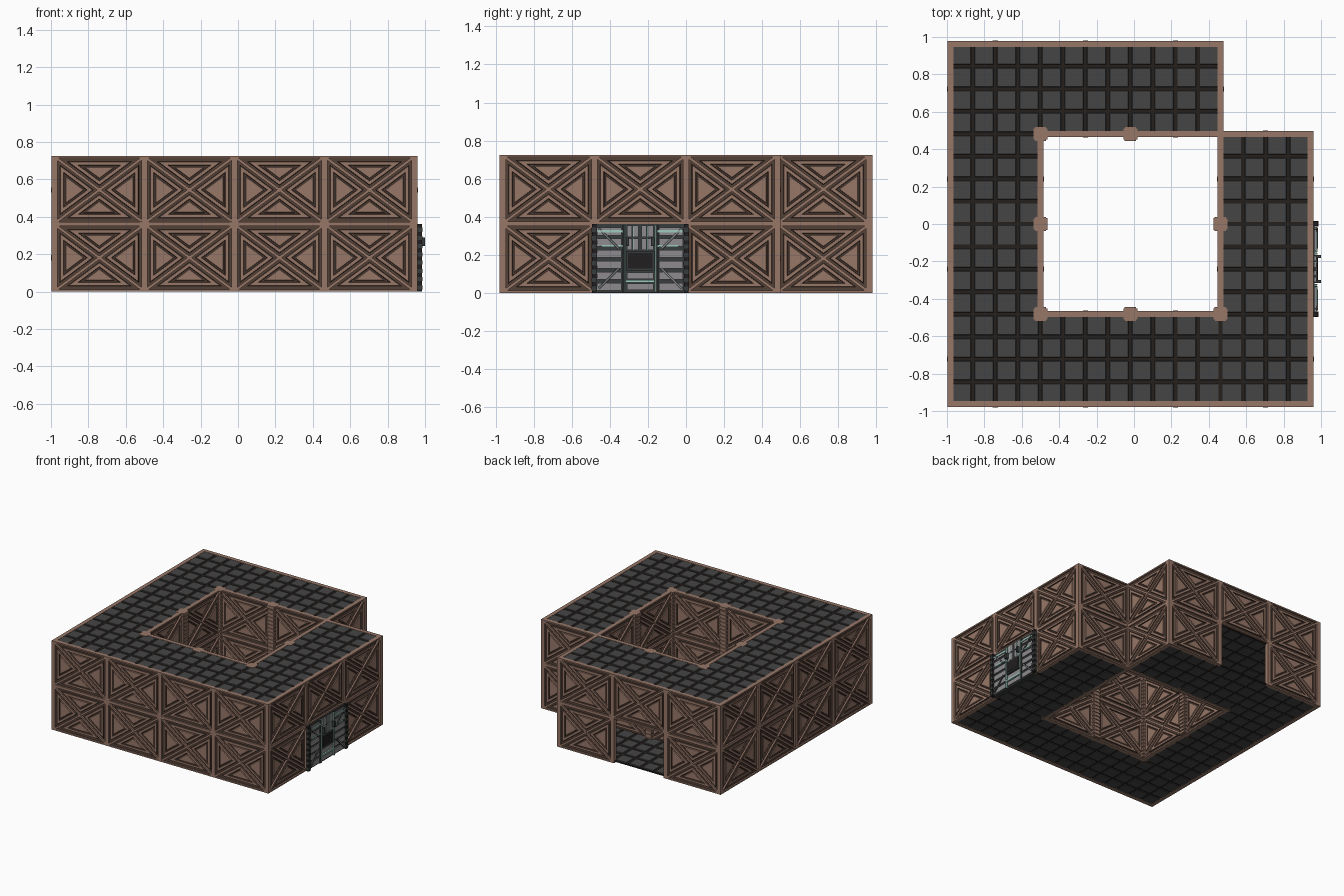
import bpy, bmesh, math
from mathutils import Matrix, Vector

if "Cube" in bpy.data.objects:
    bpy.data.objects.remove(bpy.data.objects["Cube"])

P, H, T = 0.4815, 0.3625, 0.032          # cell pitch, storey height, wall thickness
X0, Y0 = -0.982, -0.963                  # lattice origin (wall centre lines)


def material(name, rgb):
    m = bpy.data.materials.new(name)
    m.diffuse_color = (*rgb, 1)
    m.use_nodes = True
    m.node_tree.nodes["Principled BSDF"].inputs["Base Color"].default_value = m.diffuse_color
    return m


BROWN = material("brown_wall", (0.31, 0.185, 0.137))
DARK = material("dark_brown_groove", (0.085, 0.05, 0.037))
TILE = material("dark_tile", (0.06, 0.06, 0.06))
GROUT = material("black_grout", (0.017, 0.014, 0.012))
GREY = material("door_grey", (0.27, 0.26, 0.27))
STEEL = material("door_dark_steel", (0.04, 0.045, 0.045))
MINT = material("door_mint", (0.35, 0.60, 0.52))
BLACK = material("door_black", (0.015, 0.013, 0.013))


def box(bm, c, s, mat=0, rot=None):
    m = Matrix.Translation(c) @ (rot or Matrix()) @ Matrix.Diagonal((*s, 1))
    r = bmesh.ops.create_cube(bm, size=1, matrix=m)
    for f in {f for v in r["verts"] for f in v.link_faces}:
        f.material_index = mat
    return r["verts"]


def mesh(bm, name, mats):
    bmesh.ops.recalc_face_normals(bm, faces=bm.faces)
    me = bpy.data.meshes.new(name)
    bm.to_mesh(me)
    bm.free()
    for m in mats:
        me.materials.append(m)
    return me


def place(me, name, loc=(0, 0, 0), rz=0.0):
    ob = bpy.data.objects.new(name, me)
    ob.location = loc
    ob.rotation_euler.z = rz
    bpy.context.collection.objects.link(ob)


# Wall panel: frame, crossed beams and four stepped triangles on both faces
def make_panel():
    bm = bmesh.new()
    f = 0.011
    a, b = P / 2 - f, H / 2 - f
    steps = [(0.019, 0, 1), (0.003, 0.009, 1), (0.016, 0, 0), (0.003, -0.007, 1),
             (0.007, 0, 1), (0.003, 0.006, 0)]
    corners = [(-a, -b), (a, -b), (a, b), (-a, b)]
    for rot in (Matrix(), Matrix.Rotation(math.pi, 4, 'Z')):
        tris = []
        for i in range(4):
            pts = [corners[i], corners[(i + 1) % 4], (0, 0)]
            tris.append(bm.faces.new([bm.verts.new(rot @ Vector((u, -0.004, v))) for u, v in pts]))
        bm.normal_update()
        for th, dp, mat in steps:
            r = bmesh.ops.inset_individual(bm, faces=tris, thickness=th, depth=dp, use_even_offset=True)
            for g in r["faces"]:
                g.material_index = mat
            for t in tris:
                t.material_index = 0
    for s in (-1, 1):
        box(bm, (s * (P - f) / 2, 0, 0), (f, T, H))
        box(bm, (0, 0, s * (H - f) / 2), (P, T, f))
        ang = s * math.atan2(b, a)
        box(bm, (0, 0, 0), (2 * math.hypot(a, b) - 0.01, T - 0.001, 0.015), 0, Matrix.Rotation(ang, 4, 'Y'))
    box(bm, (0, 0, 0), (0.02, T + 0.004, 0.02), 0, Matrix.Rotation(math.pi / 4, 4, 'Y'))
    return mesh(bm, "wall_panel", [BROWN, DARK])


# Floor cell: grout slab with 4 x 4 chamfered tiles showing on both sides
def make_floor():
    bm = bmesh.new()
    n, t = 4, P / 4
    box(bm, (0, 0, 0), (P, P, 0.010), 1)
    for i in range(n):
        for j in range(n):
            cx, cy = (i - 1.5) * t, (j - 1.5) * t
            for s in (-1, 1):
                vs = box(bm, (cx, cy, s * 0.006), (t - 0.016, t - 0.016, 0.008), 0)
                for v in vs:                      # taper the outer face
                    if v.co.z * s > 0.006:
                        v.co.x -= math.copysign(0.004, v.co.x - cx)
                        v.co.y -= math.copysign(0.004, v.co.y - cy)
    return mesh(bm, "floor_cell", [TILE, GROUT])


# Courtyard pillar: square shaft with stacked bands and a cap
def make_pillar():
    bm = bmesh.new()
    h = 2 * H
    box(bm, (0, 0, h / 2), (0.054, 0.054, h - 0.004))
    n = 24
    for i in range(n):
        w = 0.074 if i in (0, n - 1) else 0.068
        box(bm, (0, 0, (i + 0.5) * h / n), (w, w - 0.012, h / n * 0.62))
        box(bm, (0, 0, (i + 0.5) * h / n), (w - 0.012, w, h / n * 0.62))
    box(bm, (0, 0, h - 0.005), (0.074, 0.06, 0.01))
    box(bm, (0, 0, h - 0.005), (0.06, 0.074, 0.01))
    return mesh(bm, "courtyard_pillar", [BROWN])


# Door: local x outward, y across, z up; mirrored halves and both faces
def make_door():
    bm = bmesh.new()
    box(bm, (0, 0, H / 2), (0.044, 0.49, H - 0.004), 1)

    def part(d0, d1, z0, z1, x, mat):             # d = distance from door centre
        for s in ((-1, 1) if d0 > 0 else (1,)):
            w = (d1 - d0) if d0 > 0 else 2 * d1
            box(bm, (0, s * (d0 + d1) / 2 if d0 > 0 else 0, (z0 + z1) / 2), (2 * x, w, z1 - z0), mat)

    part(0.230, 0.254, 0, H, 0.040, 3)            # edge columns
    for k in range(8):                            # edge column ribs
        part(0.228, 0.256, 0.012 + k * 0.044, 0.034 + k * 0.044, 0.043, 1)
    for k in range(6):                            # side slats
        part(0.098, 0.226, 0.012 + k * 0.058, 0.052 + k * 0.058, 0.031, 0)
    for k in range(2):                            # upper and lower centre plates
        part(0.008, 0.034, 0.225 + k * 0.068, 0.285 + k * 0.068, 0.033, 0)
        part(0.042, 0.070, 0.225 + k * 0.068, 0.285 + k * 0.068, 0.031, 0)
        part(0, 0.070, 0.014 + k * 0.058, 0.048 + k * 0.058, 0.031, 0)
    part(0.079, 0.086, 0.005, 0.355, 0.037, 2)    # vertical mint strips
    part(0.088, 0.095, 0.005, 0.355, 0.034, 1)
    part(0.092, 0.225, 0.318, 0.330, 0.037, 2)    # horizontal mint bars
    part(0.092, 0.200, 0.240, 0.250, 0.036, 2)
    part(0, 0.076, 0.055, 0.068, 0.037, 2)
    part(0.036, 0.041, 0.222, 0.350, 0.036, 2)
    part(0, 0.075, 0.116, 0.220, 0.036, 1)        # centre window
    part(0, 0.064, 0.128, 0.208, 0.039, 3)
    part(0.058, 0.074, 0.245, 0.290, 0.056, 1)    # latch blocks
    for s in (-1, 1):                             # diagonal corner struts
        for z, t in ((0.285, -1), (0.075, 1)):
            r = Matrix.Rotation(s * t * math.radians(-45), 4, 'X')
            box(bm, (0, s * 0.165, z), (0.074, 0.15, 0.014), 1, r)
            box(bm, (0, s * 0.165, z), (0.078, 0.15, 0.005), 0, r)
    return mesh(bm, "door", [GREY, STEEL, MINT, BLACK])


panel, floor, pillar, door = make_panel(), make_floor(), make_pillar(), make_door()
bm = bmesh.new()
box(bm, (0, 0, H), (T, T, 2 * H))
post = mesh(bm, "wall_post", [BROWN])

# Plan: 4 x 4 ring of cells around an open courtyard, one corner cell left out
court = {(i, j) for i in (1, 2) for j in (1, 2)}
cells = {(i, j) for i in range(4) for j in range(4)} - court - {(3, 3)}
nodes = set()
for (i, j) in sorted(cells):
    cx, cy = X0 + (i + 0.5) * P, Y0 + (j + 0.5) * P
    for z, nm in ((0.011, "ground_floor"), (H, "upper_floor"), (2 * H - 0.012, "roof")):
        place(floor, f"{nm}_{i}{j}", (cx, cy, z))
    for dx, dy in ((1, 0), (-1, 0), (0, 1), (0, -1)):
        if (i + dx, j + dy) in cells:
            continue
        ex, ey = cx + dx * P / 2, cy + dy * P / 2
        for s in (-1, 1):
            nodes.add((round(i + 0.5 + dx / 2 + s * abs(dy) / 2), round(j + 0.5 + dy / 2 + s * abs(dx) / 2)))
        for lv in (0, 1):
            key = (i, j, dx, dy, lv)
            if key == (1, 3, 0, 1, 0):            # open doorway at the back
                continue
            if key == (3, 1, 1, 0, 0):
                place(door, "door", (ex, ey, 0))
                continue
            place(panel, f"wall_panel_{i}{j}_{lv}", (ex, ey, (lv + 0.5) * H), math.pi / 2 if dx else 0)

# Posts on every wall joint, pillars around the courtyard
for (i, j) in sorted(nodes):
    loc = (X0 + i * P, Y0 + j * P, 0)
    place(post, f"wall_post_{i}{j}", loc)
    if 1 <= i <= 3 and 1 <= j <= 3 and (i, j) != (3, 3):
        place(pillar, f"courtyard_pillar_{i}{j}", loc)
